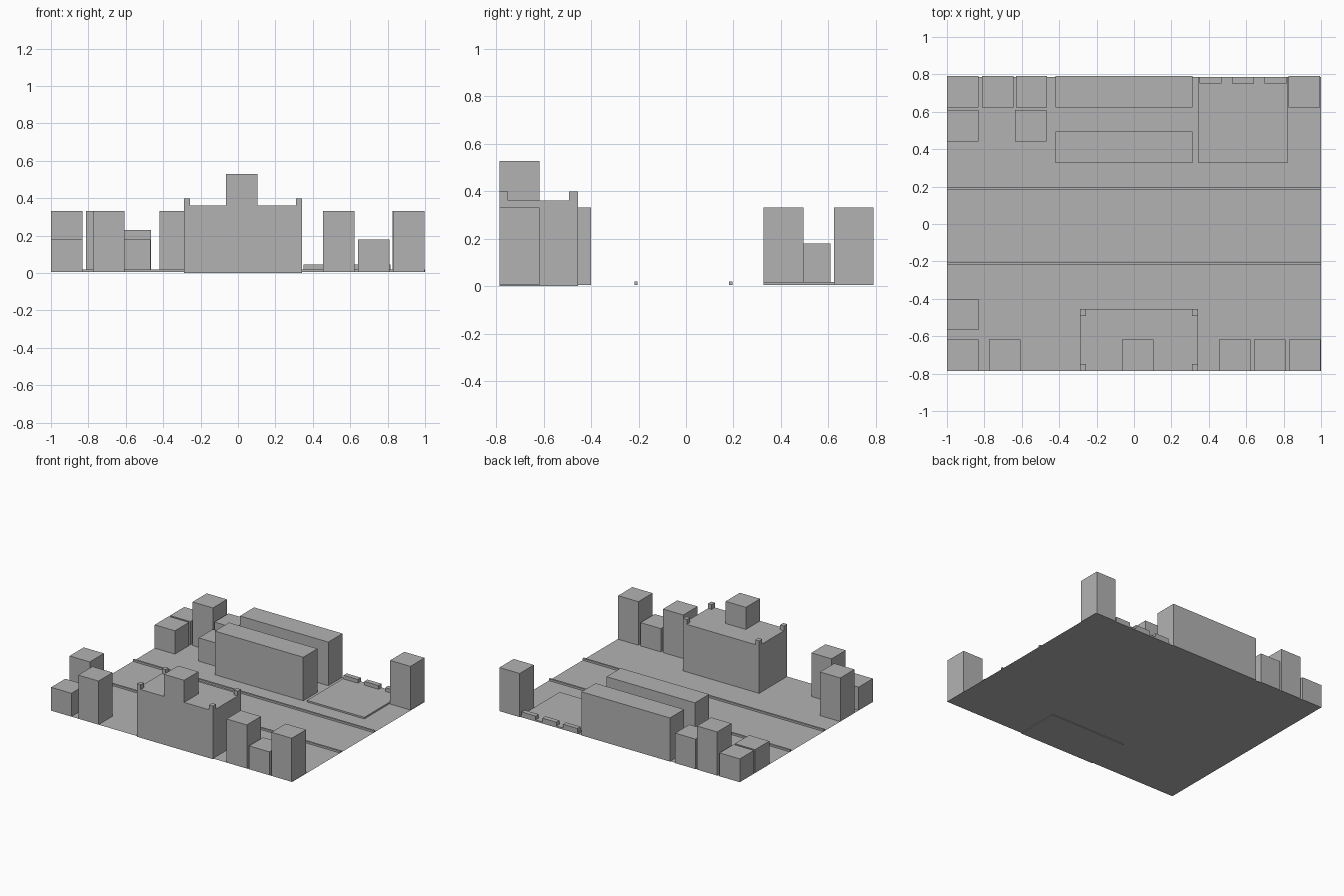
import bpy
import bmesh

cube = bpy.data.objects.get("Cube")
if cube:
    bpy.data.objects.remove(cube, do_unlink=True)

grey = bpy.data.materials.new("plain_grey")
grey.use_nodes = True
colour = (0.45, 0.45, 0.45, 1)
grey.diffuse_color = colour
grey.node_tree.nodes["Principled BSDF"].inputs["Base Color"].default_value = colour

GROUND = 0.005
BACK, FRONT = 0.786, -0.786   # outer edges of the site
SIDE = 0.168                  # footprint of a standard block
TALL, MID, LOW = 0.332, 0.23, 0.18


def finish(name, bm):
    mesh = bpy.data.meshes.new(name)
    bm.to_mesh(mesh)
    bm.free()
    mesh.materials.append(grey)
    obj = bpy.data.objects.new(name, mesh)
    bpy.context.collection.objects.link(obj)
    return obj


def box(name, x, y, z, size):
    """Box from its low corner (x, y, z) and its size."""
    bm = bmesh.new()
    bmesh.ops.create_cube(bm, size=1)
    for v in bm.verts:
        v.co = [c + (p + 0.5) * s for c, p, s in zip((x, y, z), v.co, size)]
    return finish(name, bm)


def block(name, x, y, top, width=SIDE):
    return box(name, x, y, GROUND, (width, SIDE, top - GROUND))


# Flat ground sheet
bm = bmesh.new()
bmesh.ops.create_grid(bm, x_segments=1, y_segments=1, size=1)
for v in bm.verts:
    v.co.y *= BACK
    v.co.z = GROUND
finish("ground", bm)

# Front row of buildings, and one standing behind it
for i, (x, top) in enumerate([(-1, LOW), (-0.775, TALL), (0.455, TALL),
                              (0.642, LOW), (0.828, TALL)]):
    block(f"front_building_{i + 1}", x, FRONT, top)
block("front_inner_building", -1, -0.568, TALL)

# Back row of buildings, and two low ones before it
back_y = BACK - SIDE + 0.005
for i, (x, top) in enumerate([(-1, LOW), (-0.813, TALL),
                              (-0.632, MID), (0.826, TALL)]):
    block(f"back_building_{i + 1}", x, back_y, top)
for i, x in enumerate([-1, -0.635]):
    block(f"back_inner_building_{i + 1}", x, 0.441, LOW)

# Two long parallel buildings
for name, y in [("long_building_back", back_y), ("long_building_inner", 0.326)]:
    block(name, -0.42, y, TALL, width=0.733)

# Main hall with a central tower and corner turrets
HALL_X, HALL_W, HALL_D, HALL_H = -0.288, 0.63, 0.331, 0.362
box("main_hall", HALL_X, FRONT, 0, (HALL_W, HALL_D, HALL_H))
box("hall_tower", -0.064, FRONT, HALL_H, (SIDE, SIDE, 0.166))
T, T_D = 0.031, 0.037
for side, x in [("right", HALL_X), ("left", HALL_X + HALL_W - T)]:
    for end, y in [("front", FRONT), ("back", FRONT + HALL_D - T_D)]:
        box(f"turret_{end}_{side}", x, y, HALL_H, (T, T_D, 0.036))

# Low platform with three benches along its back edge
box("platform", 0.344, 0.326, GROUND, (0.476, BACK - 0.326, 0.012))
for i in range(3):
    box(f"bench_{i + 1}", 0.351 + i * 0.173, BACK - 0.036, GROUND,
        (0.118, 0.036, 0.04))

# Two rails crossing the middle of the site
for name, y in [("rail_front", -0.218), ("rail_back", 0.182)]:
    box(name, -1, y, GROUND, (2, 0.014, 0.014))
